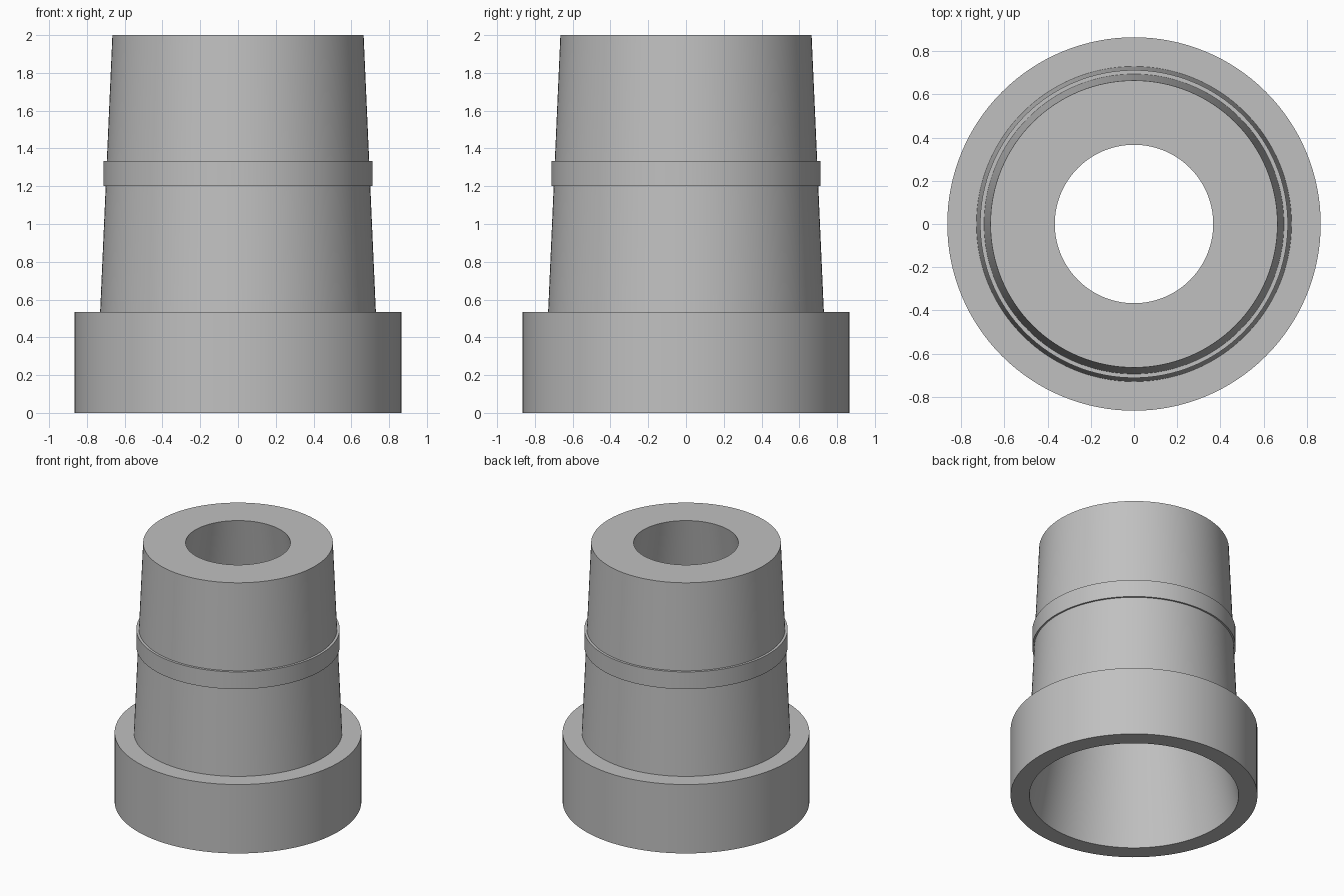
import bpy, bmesh, math

cube = bpy.data.objects.get("Cube")
if cube:
    bpy.data.objects.remove(cube, do_unlink=True)

SEGMENTS = 128

grey = bpy.data.materials.new("plain grey")
grey.use_nodes = True
colour = (0.53, 0.53, 0.53, 1)
grey.diffuse_color = colour
grey.node_tree.nodes["Principled BSDF"].inputs["Base Color"].default_value = colour


def lathe(name, profile):
    """Spin a closed (radius, height) profile around the z axis."""
    bm = bmesh.new()
    verts = [bm.verts.new((r, 0, z)) for r, z in profile]
    edges = [bm.edges.new((a, b)) for a, b in zip(verts, verts[1:] + verts[:1])]
    bmesh.ops.spin(bm, geom=verts + edges, cent=(0, 0, 0), axis=(0, 0, 1),
                   angle=math.tau, steps=SEGMENTS, use_merge=True)
    bmesh.ops.remove_doubles(bm, verts=bm.verts, dist=0.0001)
    bmesh.ops.recalc_face_normals(bm, faces=bm.faces)
    mesh = bpy.data.meshes.new(name)
    bm.to_mesh(mesh)
    bm.free()
    mesh.materials.append(grey)
    obj = bpy.data.objects.new(name, mesh)
    bpy.context.collection.objects.link(obj)
    bpy.ops.object.select_all(action='DESELECT')
    obj.select_set(True)
    bpy.context.view_layer.objects.active = obj
    bpy.ops.object.shade_smooth_by_angle(angle=math.radians(30))
    return obj


def taper(z):
    """Radius of the tapered outer wall at a height."""
    return 0.73 + (0.665 - 0.73) * (z - 0.533) / (2 - 0.533)


# Base collar, tapered neck with a raised band, and a conical bore
BASE_TOP, BAND_LOW, BAND_HIGH, BAND_R = 0.533, 1.2, 1.333, 0.713
lathe("tapered_sleeve", [
    (0.733, 0), (0.865, 0), (0.865, BASE_TOP), (taper(BASE_TOP), BASE_TOP),
    (taper(BAND_LOW), BAND_LOW), (BAND_R, BAND_LOW),
    (BAND_R, BAND_HIGH), (taper(BAND_HIGH), BAND_HIGH),
    (taper(2), 2), (0.367, 2),
])
